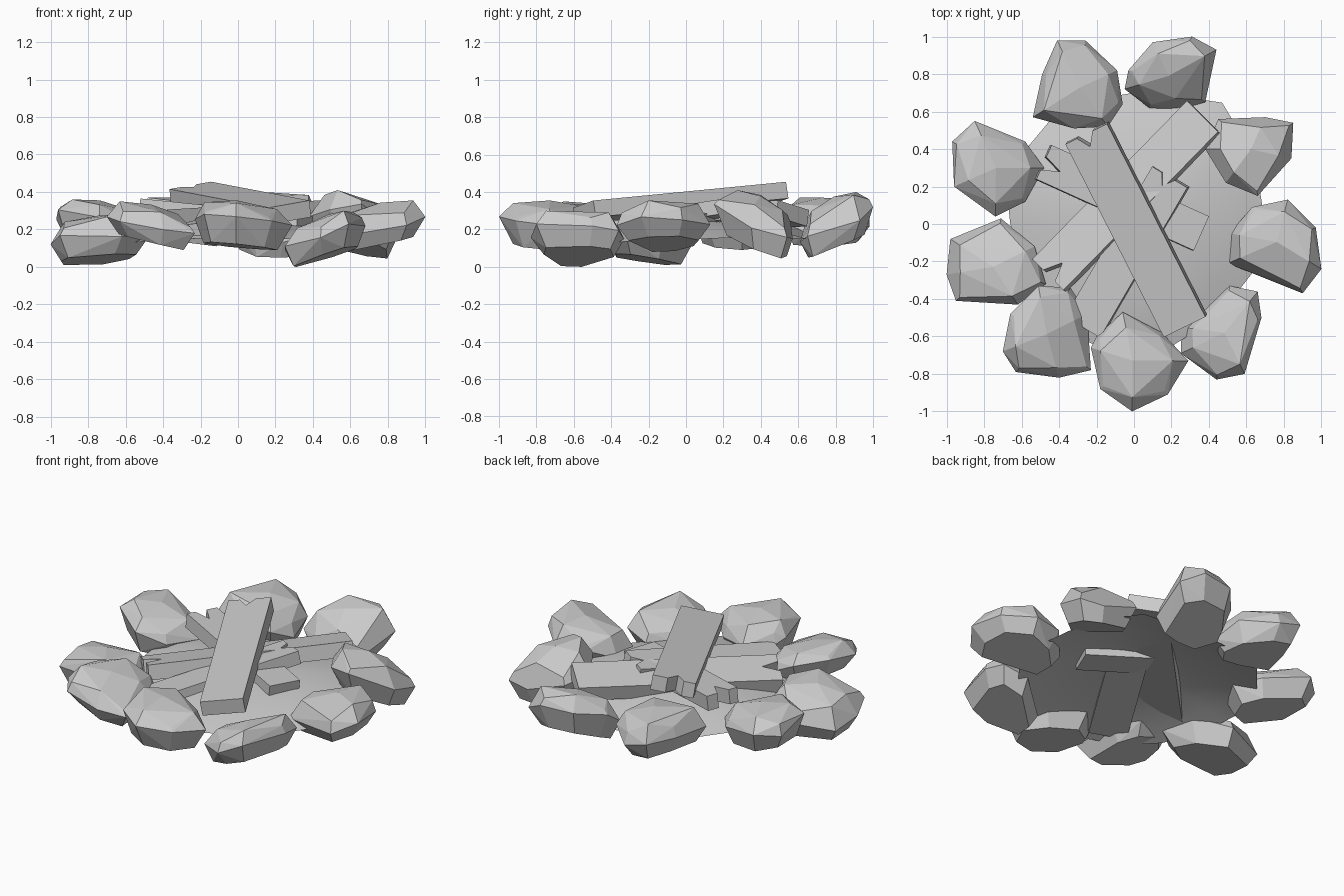
import bpy, bmesh, math, random
from mathutils import Vector

if "Cube" in bpy.data.objects:
    bpy.data.objects.remove(bpy.data.objects["Cube"])


def finish(bm, name, smooth=False):
    bmesh.ops.recalc_face_normals(bm, faces=bm.faces)
    me = bpy.data.meshes.new(name)
    bm.to_mesh(me)
    bm.free()
    for p in me.polygons:
        p.use_smooth = smooth
    ob = bpy.data.objects.new(name, me)
    bpy.context.collection.objects.link(ob)
    return ob


def rock(name, outline, zmin, zmax, slope=(0, 0), seed=1):
    """Faceted stone: hull of an outline, a smaller crown and a smaller base, tilted."""
    rng = random.Random(seed)
    c = sum((Vector(p) for p in outline), Vector((0, 0))) / len(outline)
    h = zmax - zmin
    pts = []
    for i, p in enumerate(outline):
        r = Vector(p) - c
        rings = [(1, rng.uniform(-0.12, 0.12) * h), (rng.uniform(0.72, 0.82), -0.42 * h)]
        if i % 2 == 0:
            rings.append((rng.uniform(0.65, 0.8), 0.38 * h))
        else:
            rings.append((0.9, 0.18 * h))
        for k, z in rings:
            q = c + r * k
            pts.append(Vector((q.x, q.y, z + slope[0] * r.x * k + slope[1] * r.y * k)))
    pts.append(Vector((c.x, c.y, 0.47 * h)))
    lo, hi = min(p.z for p in pts), max(p.z for p in pts)
    bm = bmesh.new()
    for p in pts:
        p.z = zmin + (p.z - lo) / (hi - lo) * h
        bm.verts.new(p)
    bmesh.ops.convex_hull(bm, input=bm.verts)
    loose = [v for v in bm.verts if not v.link_faces]
    bmesh.ops.delete(bm, geom=loose, context='VERTS')
    bmesh.ops.dissolve_limit(bm, angle_limit=math.radians(6), verts=bm.verts, edges=bm.edges)
    return finish(bm, name)


def plank(name, start, end, width, thick, roll=0.0, notches=(0.0, 0.0)):
    """Board between two top-face end points, with optional V splits in its ends."""
    a, b = Vector(start), Vector(end)
    d = (b - a).normalized()
    flat = d.cross(Vector((0, 0, 1))).normalized()
    up = flat.cross(d)
    side = (flat + up * roll).normalized()
    up = side.cross(d)
    s = side * width / 2
    top = [a - s, b - s]
    if notches[1]:
        top += [b - s * 0.45, b - d * notches[1] - s * 0.1, b + s * 0.3]
    top += [b + s, a + s]
    if notches[0]:
        top += [a + s * 0.45, a + d * notches[0] + s * 0.1, a - s * 0.3]
    bm = bmesh.new()
    face = bm.faces.new([bm.verts.new(p) for p in top])
    ext = bmesh.ops.extrude_face_region(bm, geom=[face], use_keep_orig=True)
    for v in ext['geom']:
        if isinstance(v, bmesh.types.BMVert):
            v.co -= up * thick
    return finish(bm, name)


# Ring of stones, anticlockwise from the back left
rock("stone_back_left", [(-.54, .57), (-.49, .80), (-.41, .98), (-.26, .98), (-.09, .82),
                         (-.06, .64), (-.14, .52), (-.32, .51)], .11, .37, (-.12, .0), 1)
rock("stone_left_back", [(-.96, .20), (-.97, .44), (-.85, .55), (-.58, .44), (-.48, .30),
                         (-.58, .12), (-.74, .04)], .09, .36, (-.2, 0), 2)
rock("stone_left", [(-1, -.27), (-.95, -.41), (-.62, -.43), (-.47, -.32), (-.53, -.12),
                    (-.71, .03), (-.98, -.08)], .01, .28, (.08, -.15), 3)
rock("stone_front_left", [(-.70, -.68), (-.63, -.79), (-.40, -.82), (-.23, -.78), (-.25, -.48),
                          (-.34, -.34), (-.51, -.33), (-.66, -.48)], .09, .35, (-.28, .05), 4)
rock("stone_front", [(-.23, -.66), (-.18, -.88), (-.01, -1), (.18, -.91), (.29, -.73),
                     (.15, -.58), (-.06, -.47), (-.20, -.60)], .09, .355, (-.1, -.05), 5)
rock("stone_front_right", [(.25, -.69), (.44, -.83), (.59, -.80), (.68, -.50), (.66, -.36),
                           (.51, -.33), (.25, -.55)], .0, .30, (.42, -.1), 6)
rock("stone_right", [(.50, -.21), (.90, -.37), (1, -.24), (.97, -.02), (.82, .13),
                     (.63, .09), (.51, -.05)], .08, .355, (.25, .05), 7)
rock("stone_right_back", [(.38, .40), (.45, .56), (.70, .57), (.85, .54), (.84, .35),
                          (.66, .15), (.49, .22)], .045, .41, (-.25, -.4), 8)
rock("stone_back", [(-.05, .72), (-.03, .82), (.10, .97), (.31, 1), (.44, .93),
                    (.38, .65), (.24, .61), (.08, .62)], .05, .40, (-.05, .48), 9)

# Smooth, thin ash mound in the middle
bm = bmesh.new()
rim = [.70, .70, .74, .80, .72, .70, .70, .72, .70, .72, .66, .64, .66, .68, .68, .68, .68,
       .66, .66, .70]
n, steps = len(rim), 6
centre = bm.verts.new((0, 0, .25))
prev = None
for j in range(1, steps + 1):
    t = j / steps
    ring = []
    for i, r in enumerate(rim):
        a = 2 * math.pi * i / n
        z = .145 + .105 * (1 - t ** 2) + .012 * math.sin(3 * a) * t
        ring.append(bm.verts.new((r * t * math.cos(a), r * t * math.sin(a), z)))
    for i in range(n):
        k = (i + 1) % n
        bm.faces.new([centre, ring[i], ring[k]] if prev is None else
                     [prev[i], ring[i], ring[k], prev[k]])
    prev = ring
ash = finish(bm, "ash_mound", True)
if sum(p.normal.z for p in ash.data.polygons) < 0:
    ash.data.flip_normals()

# Stacked split boards
plank("board_top", (-.255, .48, .435), (.27, -.55, .335), .25, .09, -.16, (.07, 0))
plank("board_diagonal", (-.46, -.27, .28), (.365, .575, .33), .24, .09, .22, (.10, 0))
plank("board_front", (-.275, -.55, .225), (.19, .25, .35), .22, .08, .12, (0, .06))
plank("board_cross", (-.48, .33, .36), (.36, -.05, .275), .20, .09, .05, (.10, 0))
